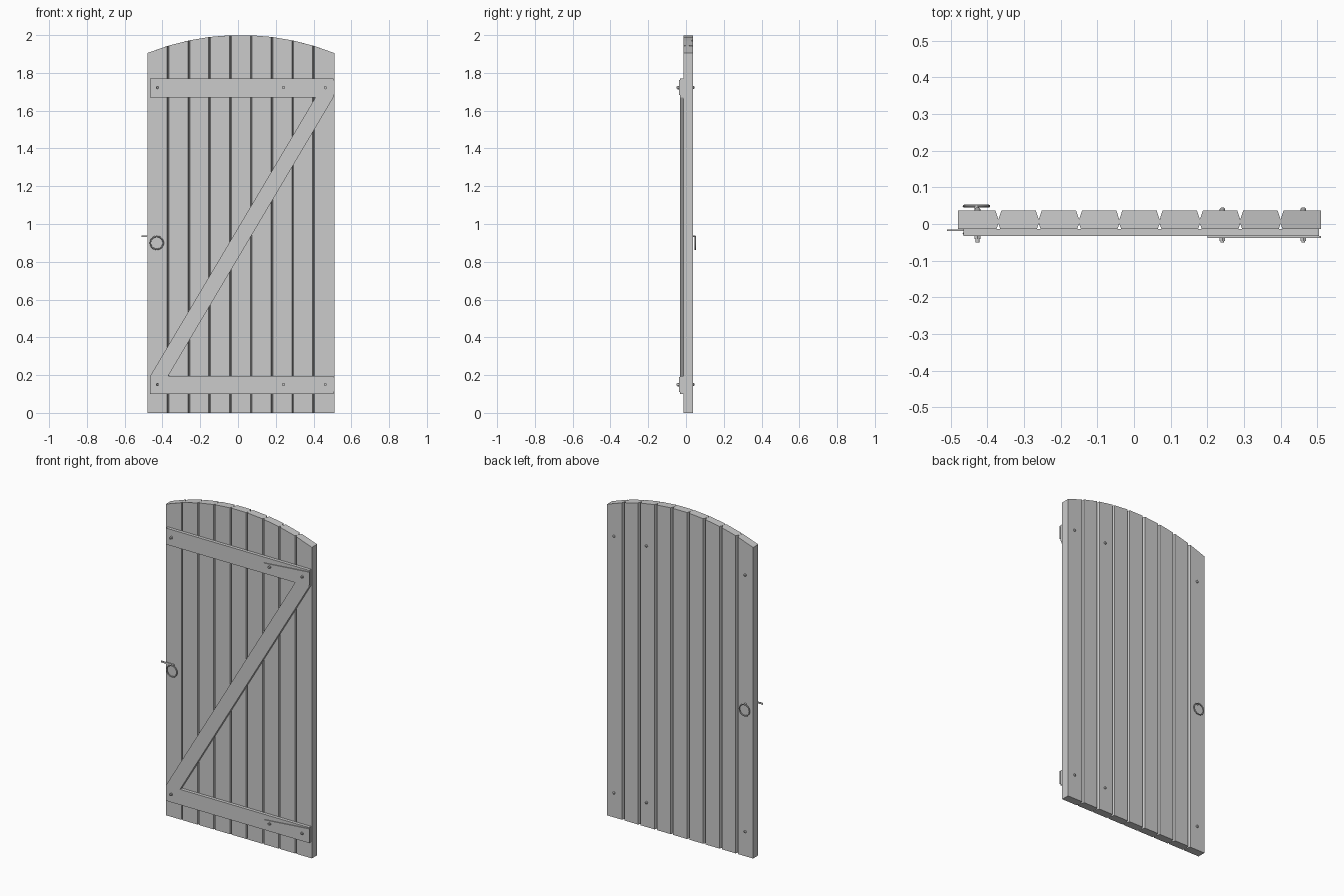
import bpy, bmesh, math
from mathutils import Matrix

if "Cube" in bpy.data.objects:
    bpy.data.objects.remove(bpy.data.objects["Cube"])

FRONT, BACK = -0.0135, 0.0365      # plank faces
MID = (FRONT + BACK) / 2
LEFT, WIDTH, COUNT = -0.48, 0.11, 9
RIGHT = LEFT + WIDTH * COUNT


def finish(name, bm):
    bmesh.ops.recalc_face_normals(bm, faces=bm.faces)
    me = bpy.data.meshes.new(name)
    bm.to_mesh(me)
    bm.free()
    ob = bpy.data.objects.new(name, me)
    bpy.context.collection.objects.link(ob)
    return ob


def prism(name, outline, y0, y1):
    """Extrude an (x, z) outline from y0 to y1."""
    bm = bmesh.new()
    face = bm.faces.new([bm.verts.new((x, y0, z)) for x, z in outline])
    new = bmesh.ops.extrude_face_region(bm, geom=[face])["geom"]
    verts = [g for g in new if isinstance(g, bmesh.types.BMVert)]
    bmesh.ops.translate(bm, verts=verts, vec=(0, y1 - y0, 0))
    return finish(name, bm)


def box(name, x0, x1, y0, y1, z0, z1):
    return prism(name, [(x0, z0), (x1, z0), (x1, z1), (x0, z1)], y0, y1)


def rod(bm, x, z, y0, y1, r0, r1, sides):
    """Add a cylinder or cone along y."""
    m = Matrix.Translation((x, (y0 + y1) / 2, z)) @ Matrix.Rotation(-math.pi / 2, 4, 'X')
    bmesh.ops.create_cone(bm, cap_ends=True, segments=sides, radius1=r0,
                          radius2=r1, depth=y1 - y0, matrix=m)


def arch(x):
    """Height of the curved door top."""
    r, cx = 1.337, (LEFT + RIGHT) / 2
    return 2 - r + math.sqrt(r * r - (x - cx) ** 2)


# Vertical planks with V grooves between them
for i in range(COUNT):
    a, b = LEFT + i * WIDTH, LEFT + (i + 1) * WIDTH
    la = 0 if i == 0 else 1
    rb = 0 if i == COUNT - 1 else 1
    section = [(a + .005 * la, FRONT), (b - .005 * rb, FRONT), (b, .001), (b, .012),
               (b - .008 * rb, BACK), (a + .008 * la, BACK), (a, .012), (a, .001)]
    bm = bmesh.new()
    low = [bm.verts.new((x, y, 0)) for x, y in section]
    top = [bm.verts.new((x, y, arch(x))) for x, y in section]
    bm.faces.new(low)
    bm.faces.new(top)
    for k in range(8):
        n = (k + 1) % 8
        bm.faces.new((low[k], low[n], top[n], top[k]))
    finish(f"plank_{i + 1}", bm)

# Ledges and diagonal brace on the front
box("bottom_ledge", -.465, .505, -.033, FRONT, .10, .195)
box("top_ledge", -.465, .505, -.033, FRONT, 1.67, 1.77)
prism("diagonal_brace", [(-.465, .195), (-.37, .195), (.505, 1.67), (.41, 1.67)],
      -.033, FRONT)

# Tapered hinge straps and bolts
for label, z in (("bottom", .15), ("top", 1.722)):
    prism(f"{label}_hinge_strap", [(.20, z - .014), (RIGHT, z - .04),
                                   (RIGHT, z + .04), (.20, z + .014)], -.038, -.033)
    for j, x in enumerate((-.427, .241, .462)):
        seat = -.033 if j == 0 else -.038
        bm = bmesh.new()
        rod(bm, x, z, seat - .008, seat, .009, .009, 6)      # nut
        rod(bm, x, z, -.050, seat, .005, .005, 12)           # threaded end
        rod(bm, x, z, BACK, .041, .008, .0075, 12)           # domed head
        rod(bm, x, z, .041, .0445, .0075, .004, 12)
        finish(f"{label}_bolt_{j + 1}", bm)

# Ring handles on both faces, sharing one spindle
for label, y in (("front", MID - .0375), ("back", MID + .0375)):
    bpy.ops.mesh.primitive_torus_add(major_segments=32, minor_segments=8,
                                     major_radius=.034, minor_radius=.0037,
                                     location=(-.43, y, .90),
                                     rotation=(math.pi / 2, 0, 0))
    ring = bpy.context.object
    ring.name = f"{label}_ring_handle"
    bpy.ops.object.shade_smooth_by_angle()
bm = bmesh.new()
rod(bm, -.43, .935, MID - .039, MID + .039, .005, .005, 12)
finish("handle_spindle", bm)

# Latch bar
box("latch_bar", -.51, -.42, -.0185, FRONT - .001, .93, .94)
